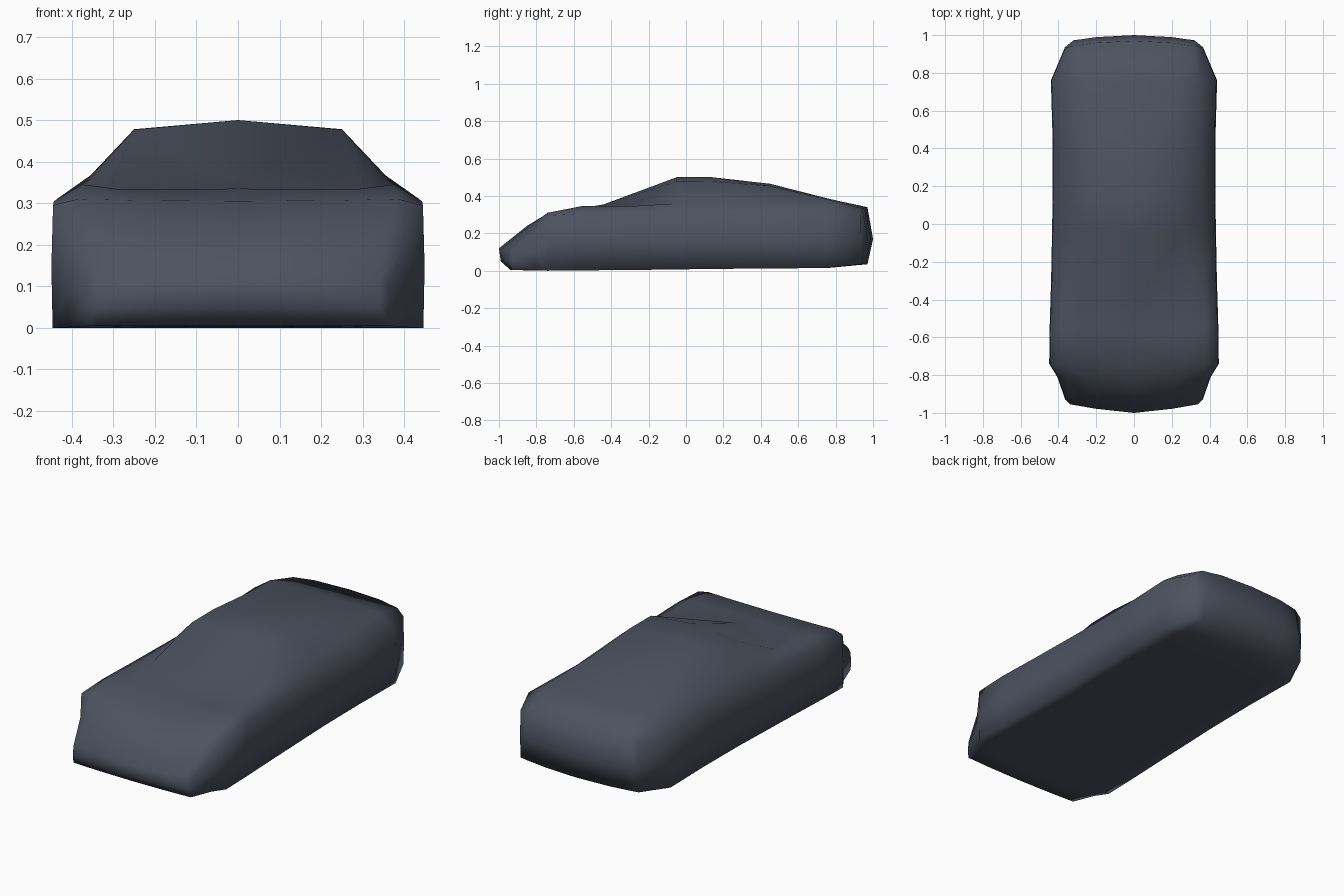
import bpy, bmesh

if "Cube" in bpy.data.objects:
    bpy.data.objects.remove(bpy.data.objects["Cube"])

# Half cross-sections from nose to tail:
# y, bow (y shift towards the sides), centre z, roof edge (x, z),
# window base (x, z), shoulder (x, z), floor z
STATIONS = [
    (-1.00, 0.07, 0.12, 0.20, 0.120, 0.34, 0.118, 0.360, 0.100, 0.005),
    (-0.85, 0.04, 0.24, 0.22, 0.240, 0.355, 0.23, 0.402, 0.200, 0.002),
    (-0.74, 0.00, 0.305, 0.25, 0.307, 0.385, 0.31, 0.445, 0.295, 0.0),
    (-0.56, 0.00, 0.335, 0.28, 0.333, 0.375, 0.345, 0.443, 0.305, 0.002),
    (-0.44, 0.14, 0.355, 0.31, 0.330, 0.370, 0.345, 0.435, 0.305, 0.004),
    (-0.05, 0.00, 0.50, 0.25, 0.477, 0.355, 0.36, 0.430, 0.305, 0.007),
    (0.14, 0.00, 0.50, 0.25, 0.478, 0.36, 0.36, 0.427, 0.305, 0.01),
    (0.45, 0.00, 0.465, 0.25, 0.453, 0.355, 0.367, 0.427, 0.305, 0.012),
    (0.76, 0.00, 0.385, 0.25, 0.386, 0.335, 0.380, 0.436, 0.310, 0.015),
    (0.97, -0.035, 0.34, 0.20, 0.340, 0.32, 0.332, 0.362, 0.300, 0.035),
]


def side_fade(x):
    return min(abs(x) / 0.36, 1.0) ** 2


def add_section(bm, st, inset=0.0):
    """Half ring: centre top, over the side, under to centre bottom."""
    y, bow, zc, x1, z1, x2, z2, x3, z3, zb = st
    pts = [(0, zc), (x1, z1), (x2, z2), (x3, z3),
           (x3 + 0.004, (z3 + zb) / 2), (x3 + 0.001, zb),
           (x2, zb), (x1, zb), (0, zb)]
    ring = []
    for i, (x, z) in enumerate(pts):
        yy = y + bow * side_fade(x)
        if i > 5:
            yy += inset * (1 - side_fade(x))
        ring.append(bm.verts.new((x, yy, z)))
    return ring


def add_cap(bm, ring, bulge, zmid):
    """Rounded end panel closing a section."""
    top, bottom = ring[:4], [ring[8], ring[7], ring[6], ring[5]]
    mid = []
    for t, b in zip(top[:3], bottom[:3]):
        y = (t.co.y + b.co.y) / 2 + bulge
        mid.append(bm.verts.new((t.co.x, y, zmid)))
    mid.append(ring[4])
    for a, b in ((top, mid), (mid, bottom)):
        for i in range(3):
            bm.faces.new((a[i], a[i + 1], b[i + 1], b[i]))


bm = bmesh.new()
rings = [add_section(bm, st, 0.06 if i == 0 else 0.0)
         for i, st in enumerate(STATIONS)]

# Skin, nose and tail panels
for a, b in zip(rings, rings[1:]):
    for i in range(8):
        bm.faces.new((a[i], a[i + 1], b[i + 1], b[i]))
add_cap(bm, rings[0], -0.02, 0.05)
add_cap(bm, rings[-1], 0.03, 0.17)

# Mirror to the other side
bmesh.ops.mirror(bm, geom=bm.verts[:] + bm.edges[:] + bm.faces[:],
                 axis='X', merge_dist=0.0005)
bmesh.ops.remove_doubles(bm, verts=bm.verts[:], dist=0.0005)
bmesh.ops.recalc_face_normals(bm, faces=bm.faces[:])
for f in bm.faces:
    f.smooth = True

mesh = bpy.data.meshes.new("car_body")
bm.to_mesh(mesh)
bm.free()
body = bpy.data.objects.new("car_body", mesh)
bpy.context.collection.objects.link(body)

# Dark slate paint
paint = bpy.data.materials.new("dark_slate")
paint.diffuse_color = (0.075, 0.085, 0.115, 1)
paint.use_nodes = True
paint.node_tree.nodes["Principled BSDF"].inputs["Base Color"].default_value = paint.diffuse_color
mesh.materials.append(paint)
